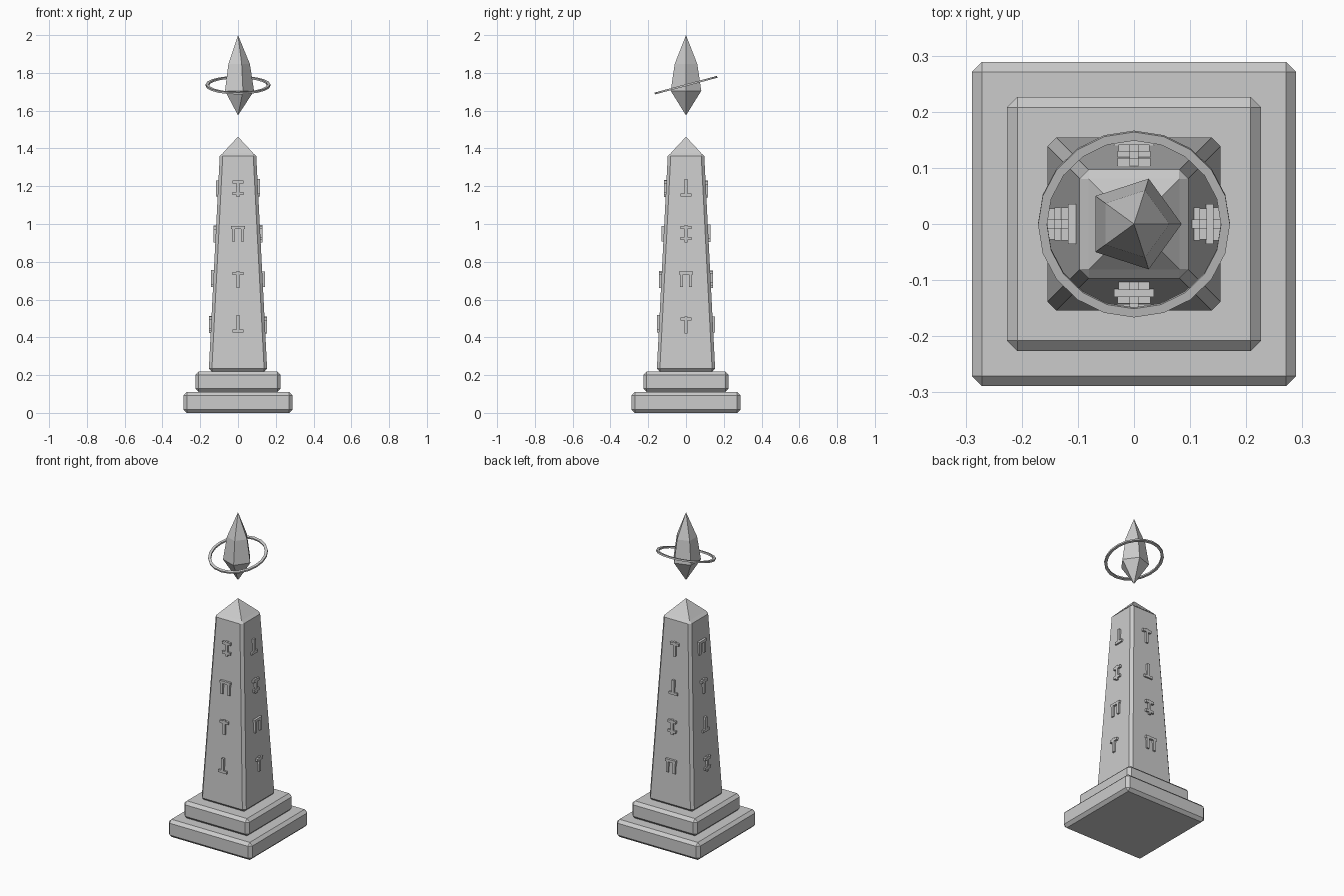
import bpy, bmesh, math
from mathutils import Matrix, Vector

if "Cube" in bpy.data.objects:
    bpy.data.objects.remove(bpy.data.objects["Cube"])

stone = bpy.data.materials.new("grey stone")
stone.diffuse_color = (0.6, 0.6, 0.6, 1)
stone.use_nodes = True
stone.node_tree.nodes["Principled BSDF"].inputs["Base Color"].default_value = stone.diffuse_color


def finish(bm, name, bevel=0):
    bmesh.ops.recalc_face_normals(bm, faces=bm.faces)
    me = bpy.data.meshes.new(name)
    bm.to_mesh(me)
    bm.free()
    me.materials.append(stone)
    ob = bpy.data.objects.new(name, me)
    bpy.context.collection.objects.link(ob)
    if bevel:
        mod = ob.modifiers.new("bevel", "BEVEL")
        mod.width = bevel
        mod.segments = 1
    return ob


def lathe(rings, sides, turn=0, closed=False):
    """Join regular polygons (radius, z); radius 0 is a point."""
    bm = bmesh.new()
    loops = []
    for r, z in rings:
        if r == 0:
            loops.append([bm.verts.new((0, 0, z))] * sides)
        else:
            loops.append([bm.verts.new((r * math.cos(turn + math.tau * k / sides),
                                        r * math.sin(turn + math.tau * k / sides), z))
                          for k in range(sides)])
    pairs = list(zip(loops, loops[1:] + loops[:1])) if closed else list(zip(loops, loops[1:]))
    for a, b in pairs:
        for k in range(sides):
            n = (k + 1) % sides
            bm.faces.new(list(dict.fromkeys((a[k], a[n], b[n], b[k]))))
    if not closed:
        for lp, (r, z) in ((loops[0], rings[0]), (loops[-1], rings[-1])):
            if r:
                bm.faces.new(lp)
    return bm


# Stepped plinth, tapered shaft and pyramid cap: square sections
Q, D = math.pi / 4, math.sqrt(2)
for name, half0, half1, z0, z1, bevel in (
        ("lower_step", 0.289, 0.289, 0.0, 0.11, 0.018),
        ("upper_step", 0.226, 0.226, 0.11, 0.218, 0.018),
        ("shaft", 0.155, 0.096, 0.218, 1.375, 0.016),
        ("cap", 0.081, 0, 1.375, 1.462, 0)):
    finish(lathe([(half0 * D, z0), (half1 * D, z1)], 4, Q), name, bevel)

# Raised runes: bars as (x, z, width, height) around the rune centre
S = 0.016
RUNES = (
    ((0, 0.004, S, 0.09), (0, -0.034, 0.058, S)),
    ((0, -0.002, S, 0.09), (0, 0.03, 0.058, S)),
    ((-0.024, -0.004, S, 0.075), (0.024, -0.004, S, 0.075), (0, 0.033, 0.072, S)),
    ((0, 0, S, 0.092), (0, 0.034, 0.056, S), (0, -0.026, 0.056, S)),
)
for side, face in enumerate(("front", "right", "back", "left")):
    bm = bmesh.new()
    for row in range(4):
        zc = 0.468 + 0.24 * row
        wall = 0.155 - 0.059 * (zc - 0.218) / 1.157
        for x, z, w, h in RUNES[(row + side) % 4]:
            m = (Matrix.Rotation(side * math.pi / 2, 4, "Z")
                 @ Matrix.Translation((x, -wall, zc + z))
                 @ Matrix.Diagonal((w, 0.024, h, 1)))
            bmesh.ops.create_cube(bm, size=1, matrix=m)
    finish(bm, face + "_runes")

# Floating five-sided crystal
finish(lathe([(0, 1.575), (0.085, 1.705), (0.063, 1.847), (0, 2.0)], 5), "crystal")

# Tilted flat ring around the crystal
t = 0.005
halo = finish(lathe([(0.155, -t), (0.171, -t), (0.171, t), (0.155, t)], 20, closed=True), "halo_ring")
halo.location.z = 1.735
halo.rotation_euler.x = math.radians(15)
